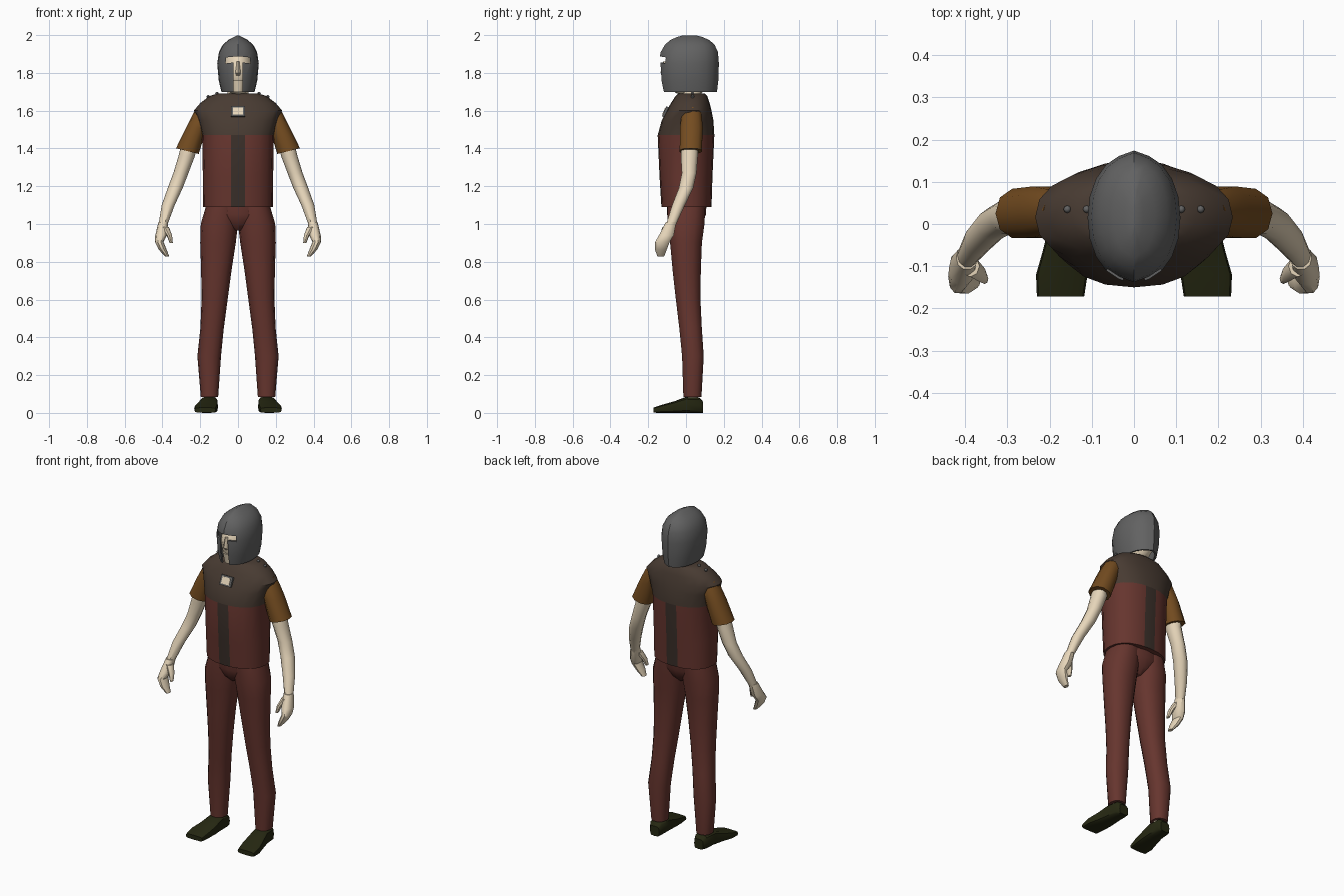
import bpy, bmesh, math
from mathutils import Matrix, Vector

cube = bpy.data.objects.get("Cube")
if cube:
    bpy.data.objects.remove(cube, do_unlink=True)


def material(name, r, g, b):
    m = bpy.data.materials.new(name)
    lin = [(c / 255 / 12.92 if c < 11 else ((c / 255 + .055) / 1.055) ** 2.4) for c in (r, g, b)] + [1]
    m.diffuse_color = lin
    m.use_nodes = True
    for node in m.node_tree.nodes:
        if node.type == 'BSDF_PRINCIPLED':
            node.inputs["Base Color"].default_value = lin
    return m


skin = material("skin", 232, 215, 187)
steel = material("steel", 98, 98, 98)
rust = material("rust cloth", 102, 53, 46)
yoke = material("brown leather", 72, 59, 50)
strap = material("dark strap", 58, 47, 41)
tan = material("tan sleeve", 116, 76, 32)
boot = material("boot leather", 38, 40, 18)


def finish(name, bm, mats, angle=40):
    """Turn a bmesh into a smooth shaded object."""
    bmesh.ops.recalc_face_normals(bm, faces=bm.faces[:])
    mesh = bpy.data.meshes.new(name)
    bm.to_mesh(mesh)
    bm.free()
    ob = bpy.data.objects.new(name, mesh)
    bpy.context.collection.objects.link(ob)
    for m in mats:
        mesh.materials.append(m)
    bpy.ops.object.select_all(action='DESELECT')
    ob.select_set(True)
    bpy.context.view_layer.objects.active = ob
    bpy.ops.object.shade_smooth_by_angle(angle=math.radians(angle))
    return ob


def loft(rings, sides=12, power=1.0, side=1, caps=(True, True), ridge=0, along_y=False):
    """Skin rings given as (x0, x1, y0, y1, level, tilt)."""
    bm = bmesh.new()
    loops = []
    for x0, x1, y0, y1, level, *tilt in rings:
        loop = []
        for i in range(sides):
            a = math.tau * i / sides
            c, s = math.cos(a), math.sin(a)
            u = math.copysign(abs(c) ** power, c) * (x1 - x0) / 2
            v = math.copysign(abs(s) ** power, s) * (y1 - y0) / 2
            if abs(c) < .01:
                v += math.copysign(ridge, s)
            x, y = (x0 + x1) / 2 + u, (y0 + y1) / 2 + v
            z = level + (tilt[0] * u if tilt else 0)
            loop.append(bm.verts.new((side * x, z, y) if along_y else (side * x, y, z)))
        loops.append(loop)
    for a, b in zip(loops, loops[1:]):
        for i in range(sides):
            j = (i + 1) % sides
            bm.faces.new((a[i], a[j], b[j], b[i]))
    for cap, loop in zip(caps, (loops[0], loops[-1])):
        if cap:
            bm.faces.new(loop)
    return bm


def wide(half, y0, y1, z):
    return (-half, half, y0, y1, z)


# Vest: yoke above the chest line, strap down the middle of front and back
bm = loft([wide(.184, -.13, .135, 1.09), wide(.186, -.14, .14, 1.25), wide(.19, -.15, .15, 1.47),
           wide(.213, -.128, .145, 1.55), wide(.234, -.102, .135, 1.6), wide(.2, -.08, .125, 1.64),
           wide(.15, -.055, .112, 1.678), wide(.11, -.04, .1, 1.69)], 20, .88)
for x in (-.036, .036):
    bmesh.ops.bisect_plane(bm, geom=bm.verts[:] + bm.edges[:] + bm.faces[:],
                           plane_co=(x, 0, 0), plane_no=(1, 0, 0))
for f in bm.faces:
    c = f.calc_center_median()
    f.material_index = 1 if c.z > 1.47 else 2 if abs(c.x) < .036 and c.z > 1.1 else 0
finish("vest", bm, [rust, yoke, strap])

# Pelvis
finish("trouser_seat", loft([wide(.165, -.1, .11, 1.12), wide(.165, -.1, .105, 1.05),
                             wide(.1, -.085, .085, 1), wide(.035, -.05, .05, .965)], 16), [rust])

# Limbs, mirrored
for label, s in (("left", 1), ("right", -1)):
    finish(label + "_trouser_leg", loft([
        (.0, .168, -.1, .105, 1.1), (.0, .197, -.1, .1, 1), (.012, .2, -.086, .086, .9),
        (.035, .195, -.072, .08, .75), (.055, .193, -.055, .078, .6), (.075, .199, -.037, .085, .45),
        (.09, .215, -.022, .095, .3), (.105, .197, -.015, .083, .085)], 14, .9, s), [rust])
    finish(label + "_ankle", loft([(.12, .18, 0, .065, .12), (.12, .18, 0, .065, .06)], 10, 1, s), [skin])
    # Boot sections run from heel to toe
    finish(label + "_boot", loft([
        (.118, .178, 0, .06, .09), (.11, .192, 0, .082, .07), (.107, .2, 0, .085, .0),
        (.106, .215, 0, .062, -.06), (.11, .232, 0, .045, -.12), (.118, .23, .001, .028, -.172)],
        12, .5, s, along_y=True), [boot])
    finish(label + "_sleeve", loft([
        (.12, .215, -.01, .075, 1.62), (.14, .24, -.025, .085, 1.58), (.165, .275, -.035, .092, 1.51),
        (.208, .328, -.036, .086, 1.386, .25)], 10, .9, s), [tan])
    finish(label + "_arm", loft([
        (.215, .3, -.028, .07, 1.42), (.228, .315, -.03, .065, 1.36), (.262, .342, -.024, .058, 1.27),
        (.293, .372, -.04, .04, 1.19), (.335, .404, -.075, -.004, 1.1), (.372, .42, -.106, -.05, 1)],
        10, 1, s), [skin])
    finish(label + "_hand", loft([
        (.37, .421, -.108, -.05, 1.01), (.376, .438, -.145, -.063, .94), (.394, .44, -.165, -.085, .905),
        (.378, .42, -.166, -.1, .865), (.364, .386, -.152, -.115, .828)], 10, .9, s), [skin])
    finish(label + "_thumb", loft([
        (.366, .41, -.125, -.075, .985), (.349, .378, -.138, -.1, .94), (.345, .362, -.142, -.118, .9)],
        8, 1, s), [skin])
    # Shoulder rivets
    for i, (x, z) in enumerate(((.112, 1.69), (.158, 1.674))):
        bm = bmesh.new()
        bmesh.ops.create_uvsphere(bm, u_segments=8, v_segments=6, radius=.009,
                                  matrix=Matrix.Translation((s * x, .035, z)))
        finish(f"{label}_rivet_{i}", bm, [steel])

# Neck, head and nose
finish("neck", loft([wide(.06, -.03, .085, 1.64), wide(.052, -.03, .08, 1.76)], 12), [skin])
bm = bmesh.new()
bmesh.ops.create_uvsphere(bm, u_segments=16, v_segments=12, radius=1,
                          matrix=Matrix.Translation((0, .015, 1.81)) @ Matrix.Diagonal((.082, .134, .135, 1)))
finish("head", bm, [skin])
finish("nose", loft([wide(.008, -.122, -.08, 1.86), wide(.016, -.135, -.08, 1.8), wide(.012, -.11, -.08, 1.78)],
                    8), [skin])
finish("chin", loft([wide(.035, -.108, .0, 1.7), wide(.05, -.118, 0, 1.76)], 12), [skin])

# Helmet shell with a centre ridge
helmet = finish("helmet", loft([
    wide(.088, -.122, .158, 1.7), wide(.102, -.133, .165, 1.76), wide(.11, -.138, .168, 1.85),
    wide(.101, -.128, .163, 1.91), wide(.08, -.105, .145, 1.95), wide(.05, -.075, .115, 1.975),
    wide(.022, -.04, .08, 1.99), wide(.003, -.01, .045, 1.999)], 20, .95, 1, (False, True), .006), [steel])
shell = helmet.modifiers.new("shell", 'SOLIDIFY')
shell.thickness = .012
shell.offset = -1

# T-shaped face opening
bm = bmesh.new()
half = [(.025, 1.6), (.025, 1.855), (.066, 1.85), (.062, 1.882), (.0, 1.888)]
outline = half + [(-x, z) for x, z in half[-2::-1]]
face = bm.faces.new([bm.verts.new((x, -.3, z)) for x, z in outline])
out = bmesh.ops.extrude_face_region(bm, geom=[face])
bmesh.ops.translate(bm, vec=(0, .28, 0), verts=[v for v in out["geom"] if isinstance(v, bmesh.types.BMVert)])
cutter = finish("face_opening_cutter", bm, [steel])
cutter.hide_render = True
cut = helmet.modifiers.new("opening", 'BOOLEAN')
cut.object = cutter
cut.operation = 'DIFFERENCE'
cut.solver = 'EXACT'
bpy.context.view_layer.objects.active = helmet
for name in ("shell", "opening"):
    bpy.ops.object.modifier_apply(modifier=name)
bpy.data.objects.remove(cutter, do_unlink=True)
bpy.ops.object.select_all(action='DESELECT')
helmet.select_set(True)
bpy.ops.object.shade_smooth_by_angle(angle=math.radians(35))

# Chest buckle: steel frame and pale plate, leaning with the chest
lean = Matrix.Translation((0, -.106, 1.593)) @ Matrix.Rotation(math.radians(-24), 4, 'X')
for name, size, shift, mat in (("buckle_frame", (.076, .02, .058, 1), 0, steel),
                               ("buckle_plate", (.052, .006, .04, 1), -.01, skin)):
    bm = bmesh.new()
    bmesh.ops.create_cube(bm, size=1, matrix=lean @ Matrix.Translation(Vector((0, shift, 0))) @ Matrix.Diagonal(size))
    finish(name, bm, [mat])
